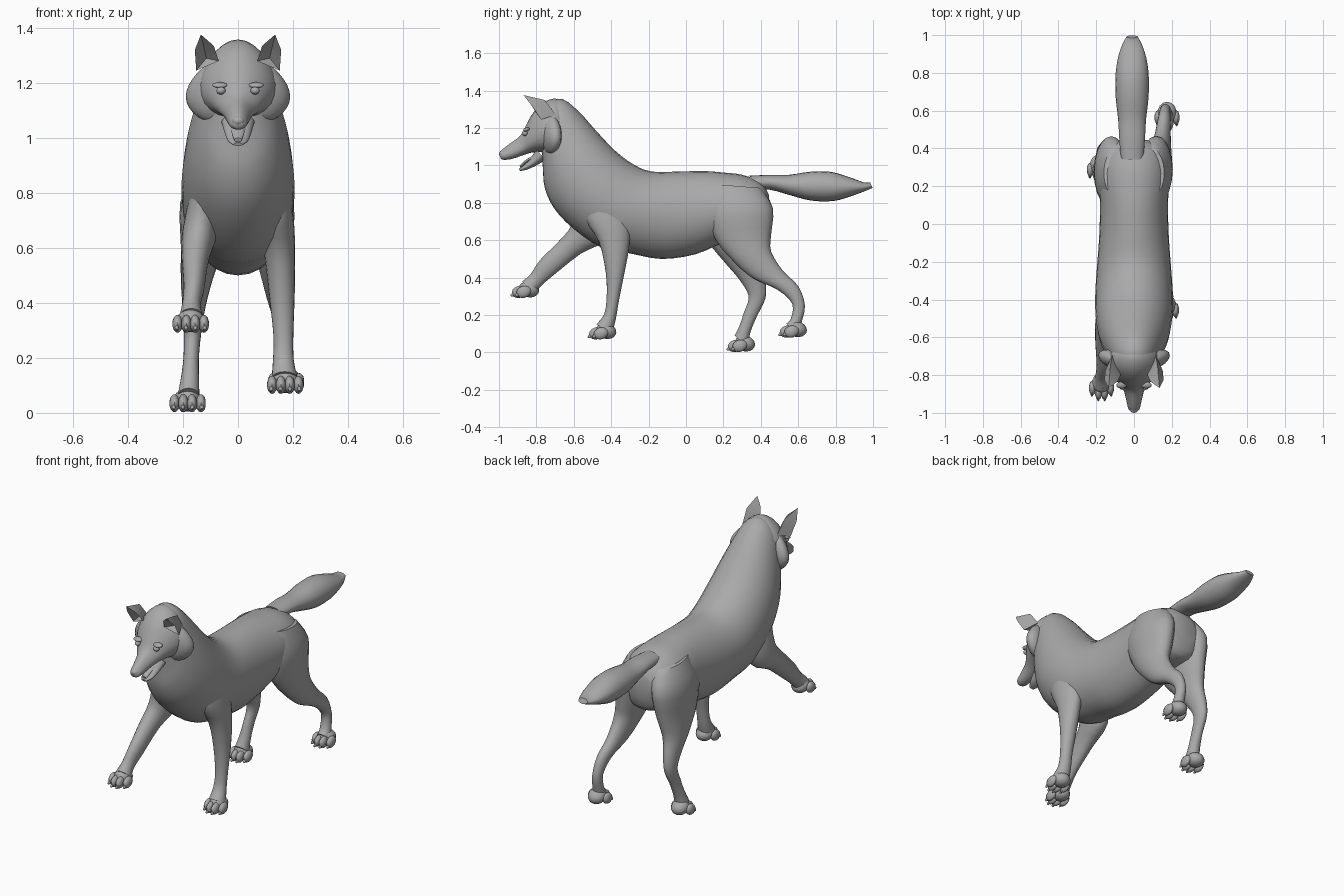
import bpy, bmesh, math
from mathutils import Vector, Matrix

grey = bpy.data.materials.new("grey coat")
grey.diffuse_color = (0.4, 0.4, 0.4, 1)


def finish(name, bm, angle=50):
    bmesh.ops.recalc_face_normals(bm, faces=bm.faces)
    me = bpy.data.meshes.new(name)
    bm.to_mesh(me)
    bm.free()
    ob = bpy.data.objects.new(name, me)
    bpy.context.collection.objects.link(ob)
    me.materials.append(grey)
    bpy.ops.object.select_all(action='DESELECT')
    ob.select_set(True)
    bpy.context.view_layer.objects.active = ob
    bpy.ops.object.shade_smooth_by_angle(angle=math.radians(angle))
    return ob


def spline(p, t):
    """Catmull-Rom point through the stations."""
    i = min(int(t), len(p) - 2)
    u = t - i
    a, b, c, d = p[max(i - 1, 0)], p[i], p[i + 1], p[min(i + 2, len(p) - 1)]
    return [0.5 * (2 * q + (r - o) * u + (2 * o - 5 * q + 4 * r - s) * u * u
                   + (3 * q - o - 3 * r + s) * u ** 3) for o, q, r, s in zip(a, b, c, d)]


def loft(name, stations, sides=20, steps=3, egg=0.0):
    """Station: centre x, edge A (y, z), opposite edge B (y, z), half width."""
    bm = bmesh.new()
    rings = []
    n = (len(stations) - 1) * steps
    for k in range(n + 1):
        x, ya, za, yb, zb, w = spline(stations, k / steps)
        ring = []
        for j in range(sides):
            a = 2 * math.pi * j / sides
            s, c = math.sin(a), math.cos(a)
            ring.append(bm.verts.new((x + w * c * (1 - egg * s),
                                      (ya + yb) / 2 + (ya - yb) / 2 * s,
                                      (za + zb) / 2 + (za - zb) / 2 * s)))
        rings.append(ring)
    for r, q in zip(rings, rings[1:]):
        for j in range(sides):
            m = (j + 1) % sides
            bm.faces.new((r[j], r[m], q[m], q[j]))
    bm.faces.new(rings[0])
    bm.faces.new(rings[-1])
    return finish(name, bm)


def blob(name, centre, radii, tilt=0.0, segs=14):
    bm = bmesh.new()
    bmesh.ops.create_uvsphere(bm, u_segments=segs, v_segments=segs // 2 + 2, radius=1)
    bm.transform(Matrix.Translation(centre) @ Matrix.Rotation(tilt, 4, 'X')
                 @ Matrix.Diagonal((*radii, 1)))
    return finish(name, bm)


# trunk and neck: back line paired with chest and belly line
loft("body", [
    (0, -.74, 1.34, -.77, 1.07, .10), (0, -.66, 1.355, -.765, .98, .125),
    (0, -.57, 1.285, -.755, .88, .155), (0, -.48, 1.185, -.705, .77, .185),
    (0, -.38, 1.08, -.60, .66, .203), (0, -.28, 1.005, -.45, .56, .205),
    (0, -.18, .967, -.30, .53, .197), (0, -.03, .968, -.13, .50, .185),
    (0, .10, .97, .05, .525, .18), (0, .20, .962, .20, .585, .183),
    (0, .30, .95, .33, .60, .18), (0, .40, .91, .41, .62, .15),
    (0, .445, .84, .44, .70, .08)], sides=28)

# tail
loft("tail", [
    (-.01, .34, .945, .36, .87, .06), (-.01, .45, .95, .45, .87, .068),
    (-.01, .55, .95, .56, .84, .074), (-.01, .67, .967, .67, .812, .087),
    (-.01, .78, .965, .79, .81, .088), (-.01, .88, .935, .88, .835, .075),
    (-.01, .95, .91, .95, .86, .052), (-.01, .985, .908, .998, .88, .03)])

# legs
loft("front_leg_planted", [
    (.11, -.55, .88, -.36, .88, .06), (.135, -.54, .72, -.30, .72, .066),
    (.152, -.465, .59, -.305, .56, .056), (.16, -.428, .42, -.33, .42, .046),
    (.165, -.425, .28, -.358, .28, .036), (.165, -.44, .20, -.375, .18, .038),
    (.17, -.48, .15, -.395, .10, .048)])
loft("front_leg_raised", [
    (-.11, -.62, .84, -.38, .80, .06), (-.14, -.61, .69, -.42, .61, .064),
    (-.155, -.68, .595, -.56, .53, .05), (-.16, -.78, .495, -.70, .42, .038),
    (-.17, -.83, .42, -.77, .36, .034), (-.17, -.875, .38, -.81, .31, .045)])
loft("hind_leg_trailing", [
    (.09, .14, .90, .40, .88, .07), (.115, .10, .76, .465, .77, .088),
    (.125, .16, .60, .455, .63, .075), (.14, .26, .48, .455, .54, .06),
    (.15, .36, .395, .52, .435, .045), (.16, .49, .335, .60, .355, .034),
    (.165, .568, .26, .636, .25, .028), (.17, .56, .18, .615, .15, .033),
    (.175, .535, .155, .605, .09, .038)])
loft("hind_leg_planted", [
    (-.09, .14, .90, .40, .88, .07), (-.12, .09, .76, .465, .77, .09),
    (-.13, .11, .61, .44, .61, .078), (-.15, .20, .49, .41, .48, .058),
    (-.16, .285, .39, .425, .38, .042), (-.165, .335, .30, .425, .29, .032),
    (-.17, .31, .215, .38, .195, .028), (-.175, .285, .14, .345, .11, .033),
    (-.18, .26, .09, .33, .03, .04)])


# paws: a pad with four spread toes
def paw(name, x, y, z):
    blob(name + "_pad", (x, y + .025, z + .045), (.05, .055, .042), -.25)
    for k in range(4):
        s = k - 1.5
        blob(f"{name}_toe_{k + 1}", (x + s * .032, y - .03 + .012 * s * s, z + .032),
             (.019, .04, .032), .3, 10)
        blob(f"{name}_claw_{k + 1}", (x + s * .034, y - .064 + .012 * s * s, z + .017),
             (.007, .014, .009), .5, 8)


paw("front_paw_planted", .172, -.452, .07)
paw("front_paw_raised", -.172, -.865, .292)
paw("hind_paw_trailing", .175, .567, .08)
paw("hind_paw_planted", -.183, .29, .003)

# skull and muzzle
loft("head", [
    (0, -.998, 1.062, -.99, 1.035, .014), (0, -.985, 1.083, -.972, 1.03, .030),
    (0, -.94, 1.118, -.93, 1.035, .040), (0, -.885, 1.16, -.87, 1.055, .056),
    (0, -.85, 1.225, -.82, 1.07, .088), (0, -.815, 1.285, -.76, 1.07, .12),
    (0, -.765, 1.335, -.71, 1.065, .14), (0, -.70, 1.358, -.68, 1.085, .13),
    (0, -.64, 1.33, -.65, 1.13, .09)], sides=24, egg=.2)
blob("nose", (0, -.982, 1.062), (.024, .018, .018))

# open lower jaw and tongue
loft("lower_jaw", [
    (0, -.80, 1.085, -.75, 1.03, .06), (0, -.835, 1.035, -.80, 1.00, .048),
    (0, -.868, 1.0, -.85, .978, .036), (0, -.893, .983, -.888, .97, .016)])
loft("tongue", [
    (0, -.80, 1.06, -.79, 1.04, .03), (0, -.85, 1.035, -.84, 1.02, .026),
    (0, -.89, 1.0, -.885, .985, .014)], sides=12)


# ears: hollow shells leaning forward
def ear(name, s):
    pts = [(.07, -.80, 1.28), (.152, -.775, 1.245), (.115, -.695, 1.27),
           (.088, -.835, 1.335), (.157, -.825, 1.32), (.125, -.755, 1.35),
           (.135, -.868, 1.376), (.115, -.765, 1.29)]
    faces = [(0, 3, 5, 2), (1, 2, 5, 4), (3, 6, 5), (4, 5, 6),
             (0, 7, 3), (3, 7, 6), (6, 7, 4), (4, 7, 1), (0, 2, 1), (0, 1, 7)]
    bm = bmesh.new()
    v = [bm.verts.new((s * x, y, z)) for x, y, z in pts]
    for f in faces:
        bm.faces.new([v[i] for i in f])
    finish(name, bm, 40)


# cheek ruff: a swept fan of fur ending in a soft point
def ruff(name, s):
    bm = bmesh.new()
    bmesh.ops.create_uvsphere(bm, u_segments=16, v_segments=12, radius=1)
    for v in bm.verts:
        x, y, z = v.co
        v.co = (s * (.105 + .085 * x), -.72 + .05 * y + .025 * x,
                1.165 + .105 * z * (1 - .25 * x) - .015 * x)
    finish(name, bm)


for side, s in (("left", 1), ("right", -1)):
    ear(side + "_ear", s)
    ruff(side + "_cheek_ruff", s)
    blob(side + "_eye", (s * .062, -.862, 1.172), (.017, .016, .014))
    blob(side + "_brow", (s * .066, -.853, 1.192), (.028, .018, .010), .3)
